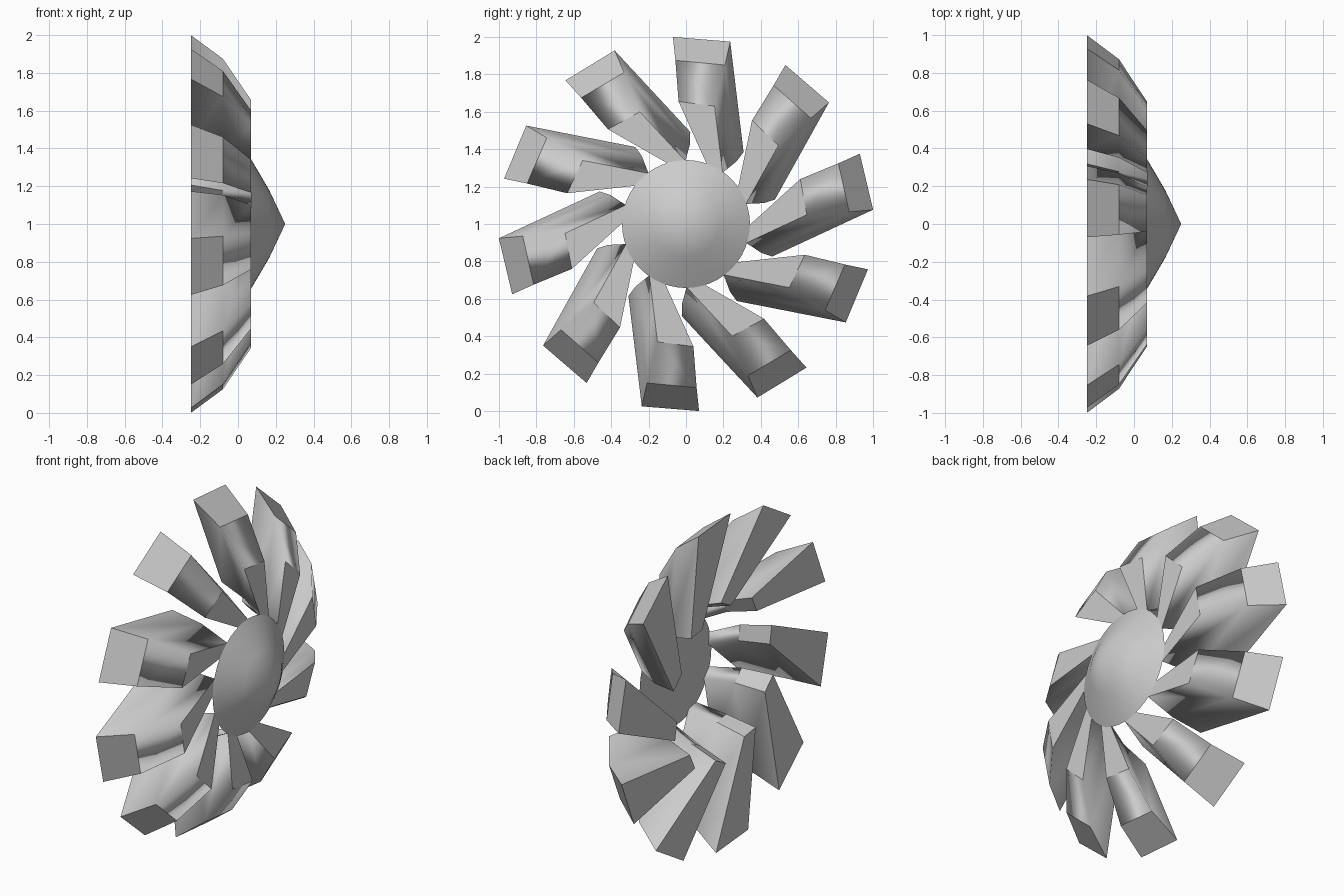
import bpy, bmesh, math
from mathutils import Matrix, Vector

cube = bpy.data.objects.get("Cube")
if cube:
    bpy.data.objects.remove(cube, do_unlink=True)

grey = bpy.data.materials.new("plain grey")
grey.use_nodes = True
colour = (0.6, 0.6, 0.6, 1)
grey.diffuse_color = colour
grey.node_tree.nodes["Principled BSDF"].inputs["Base Color"].default_value = colour

AXIS = Vector((0, 0, 1))
BLADES = 10


def make_object(name, bm):
    bmesh.ops.recalc_face_normals(bm, faces=bm.faces)
    mesh = bpy.data.meshes.new(name)
    bm.to_mesh(mesh)
    bm.free()
    mesh.materials.append(grey)
    obj = bpy.data.objects.new(name, mesh)
    bpy.context.collection.objects.link(obj)
    return obj


def left_side(v):
    return -0.07 + 0.45 * (1 - v)


def right_side(v):
    return 0.24 + 0.119 * (0.97 - v)


# Blade sections from back to front: depth, sideways sweep, tip radius, root radius
SECTIONS = [(-0.25, 0, 1.0, 0.40), (-0.08, 0.043, 0.875, 0.35), (0.07, 0.125, 0.655, 0.29)]


def blade_mesh():
    bm = bmesh.new()
    rings = []
    for x, sweep, tip, root in SECTIONS:
        corners = [(left_side(tip), tip), (right_side(tip), tip - 0.025),
                   (right_side(root), root - 0.015), (left_side(root), root)]
        rings.append([bm.verts.new((x, u - sweep, v)) for u, v in corners])
    bm.faces.new(rings[0])
    bm.faces.new(rings[-1])
    for a, b in zip(rings, rings[1:]):
        for i in range(4):
            j = (i + 1) % 4
            bm.faces.new((a[i], a[j], b[j], b[i]))
    # Flanks blend into the front bevel; every other corner stays crisp
    for f in bm.faces:
        f.smooth = True
    for e in bm.edges:
        e.smooth = False
    for i in range(4):
        bm.edges.get((rings[1][i], rings[2][i])).smooth = True
    for i, j in ((1, 2), (3, 0)):
        bm.edges.get((rings[1][i], rings[1][j])).smooth = True
    return bm


# Ring of swept blades
for k in range(BLADES):
    bm = blade_mesh()
    turn = Matrix.Rotation(k * math.tau / BLADES, 4, 'X')
    bm.transform(Matrix.Translation(AXIS) @ turn)
    make_object(f"blade_{k + 1}", bm)

# Pointed hub with a flat back
bm = bmesh.new()
profile = [(0.07, 0), (0.07, 0.342), (0.165, 0.18), (0.25, 0)]
verts = [bm.verts.new((x, 0, 1 + r)) for x, r in profile]
edges = [bm.edges.new(pair) for pair in zip(verts, verts[1:])]
bmesh.ops.spin(bm, geom=verts + edges, cent=AXIS, axis=(1, 0, 0),
               angle=math.tau, steps=48, use_duplicate=False)
bmesh.ops.remove_doubles(bm, verts=bm.verts, dist=0.0005)
hub = make_object("hub", bm)
bpy.context.view_layer.objects.active = hub
hub.select_set(True)
bpy.ops.object.shade_smooth_by_angle(angle=math.radians(40))
